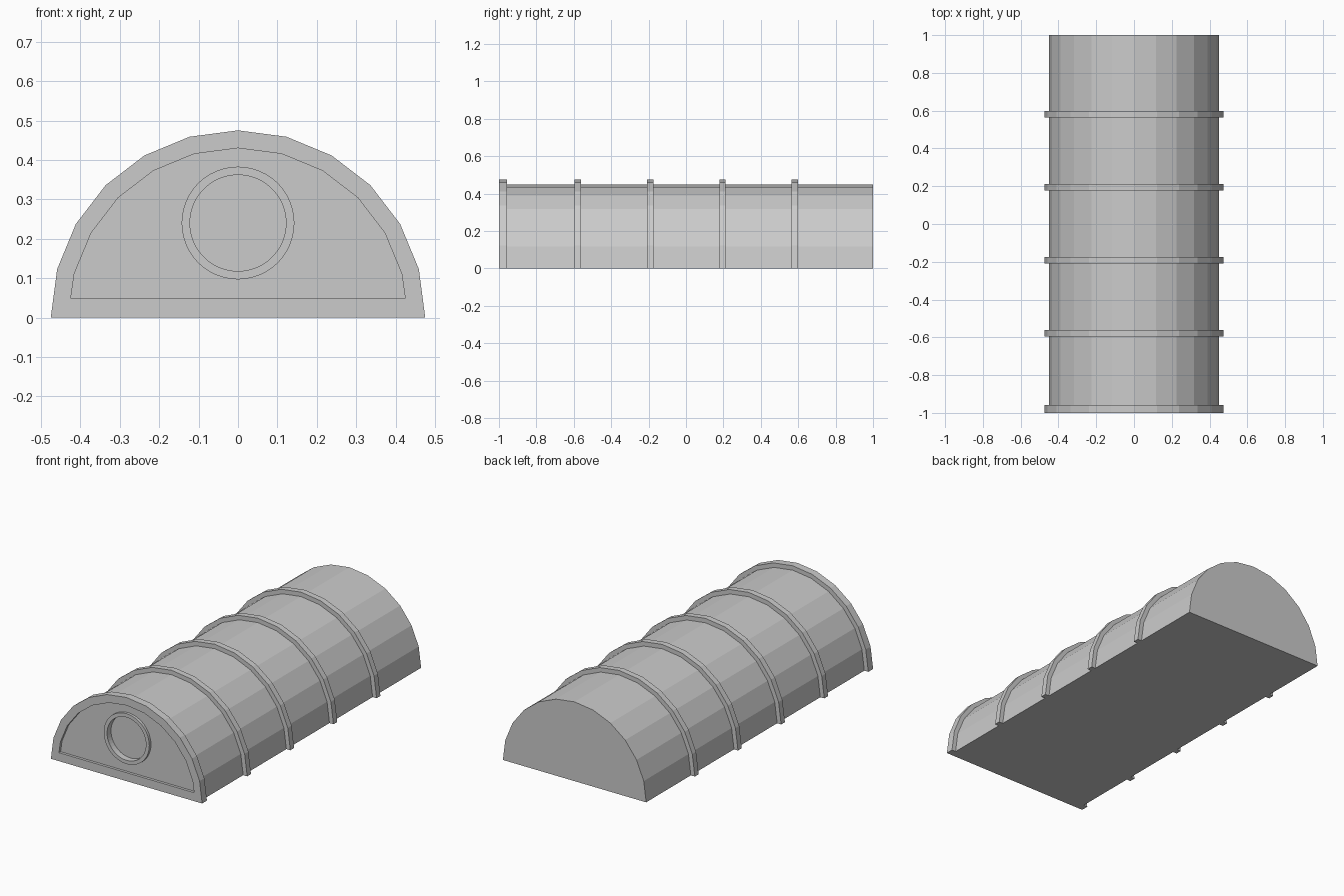
import bpy, bmesh
from math import sin, cos, pi

cube = bpy.data.objects.get("Cube")
if cube:
    bpy.data.objects.remove(cube, do_unlink=True)

grey = bpy.data.materials.new("light_grey")
grey.use_nodes = True
colour = (0.6, 0.6, 0.6, 1)
grey.diffuse_color = colour
grey.node_tree.nodes["Principled BSDF"].inputs["Base Color"].default_value = colour

SEGMENTS = 12
BODY_R, RIB_R, PANEL_R = 0.45, 0.475, 0.43
FRONT, BACK, FRAME_BACK, PANEL_Y = -1.0, 1.0, -0.957, -0.985


def arch(radius, y, sill=0.0):
    """Half-circle outline, its lowest points lifted to the sill height."""
    points = []
    for i in range(SEGMENTS + 1):
        a = pi * i / SEGMENTS
        z = max(radius * sin(a), sill)
        x = radius * cos(a)
        if sill and i in (0, SEGMENTS):
            x *= 0.987
        points.append((x, y, z))
    return points


def circle(radius, y, z=0.24, sides=48):
    return [(radius * cos(2 * pi * i / sides), y, z + radius * sin(2 * pi * i / sides))
            for i in range(sides)]


def loft(bm, loops, cap_start=True, cap_end=True):
    """Join equal closed loops with quads and return the vertex rows."""
    rows = [[bm.verts.new(p) for p in loop] for loop in loops]
    for a, b in zip(rows, rows[1:]):
        for i in range(len(a)):
            j = (i + 1) % len(a)
            bm.faces.new((a[i], a[j], b[j], b[i]))
    if cap_start:
        bm.faces.new(rows[0])
    if cap_end:
        bm.faces.new(rows[-1])
    return rows


def finish(bm, name):
    bmesh.ops.recalc_face_normals(bm, faces=bm.faces[:])
    mesh = bpy.data.meshes.new(name)
    bm.to_mesh(mesh)
    bm.free()
    mesh.materials.append(grey)
    obj = bpy.data.objects.new(name, mesh)
    bpy.context.collection.objects.link(obj)


# Long arched shell
bm = bmesh.new()
loft(bm, [arch(BODY_R, FRAME_BACK), arch(BODY_R, BACK)])
finish(bm, "arched_shell")

# Raised ribs across the shell
for n in range(4):
    y = -0.579 + n * 0.387
    bm = bmesh.new()
    corners = [arch(r, y + dy) for r, dy in
               ((BODY_R - 0.01, -0.017), (RIB_R, -0.017), (RIB_R, 0.017), (BODY_R - 0.01, 0.017))]
    loft(bm, list(zip(*corners)))
    finish(bm, f"rib_{n + 1}")

# Front end: frame, recessed panel and round window with raised rim
bm = bmesh.new()
frame = loft(bm, [arch(RIB_R, FRAME_BACK), arch(RIB_R, FRONT),
                  arch(PANEL_R, FRONT, 0.048), arch(PANEL_R, PANEL_Y, 0.048)], cap_end=False)
rim = loft(bm, [circle(0.143, PANEL_Y), circle(0.143, FRONT),
                circle(0.122, FRONT), circle(0.122, -0.965)], cap_start=False)
border = [bm.edges.get((row[i - 1], row[i])) for row in (frame[-1], rim[0]) for i in range(len(row))]
bmesh.ops.triangle_fill(bm, edges=border, use_beauty=True, normal=(0, -1, 0))
finish(bm, "front_end_with_window")
